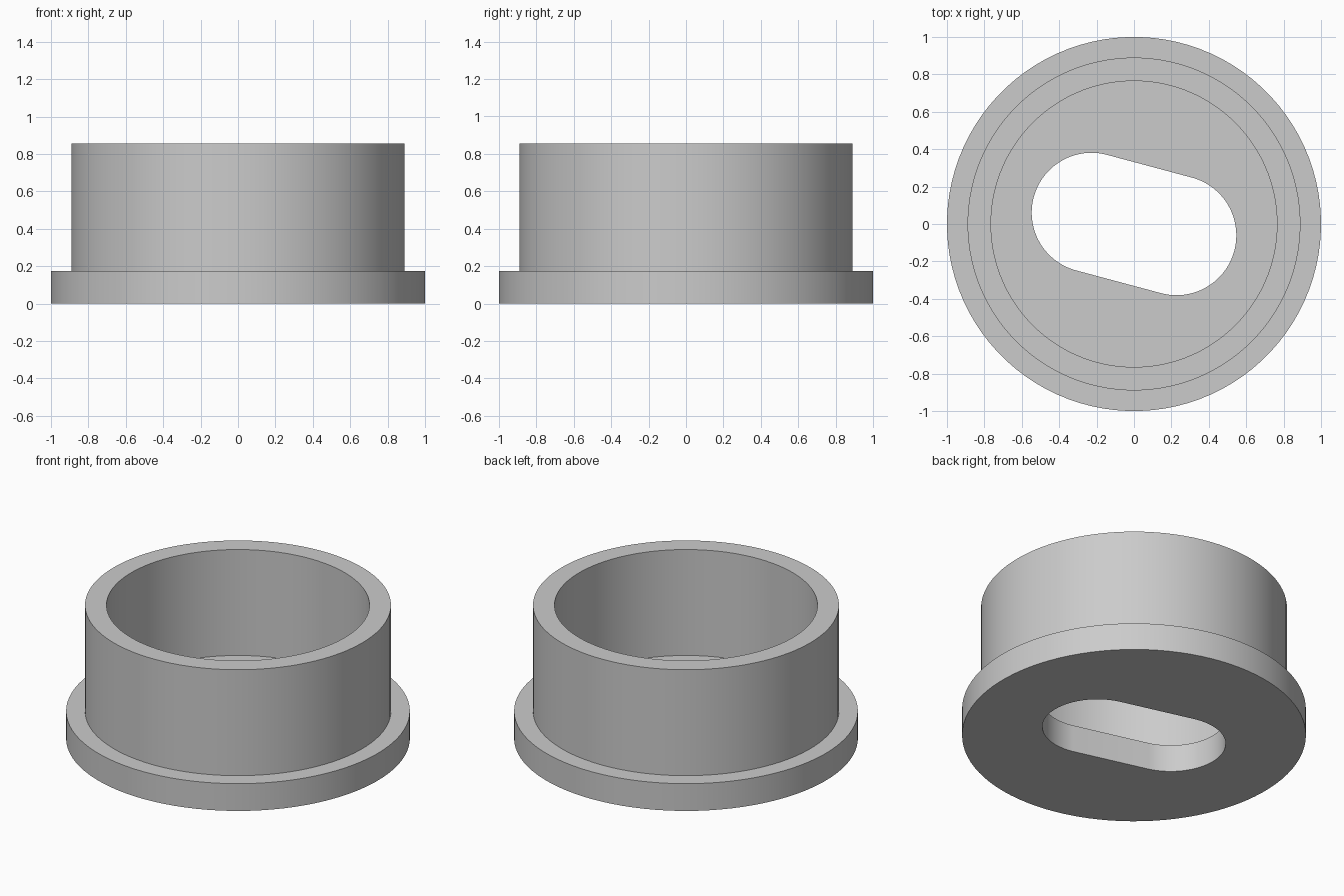
import bpy
import bmesh
from math import cos, sin, pi, radians, copysign

cube = bpy.data.objects.get("Cube")
if cube:
    bpy.data.objects.remove(cube, do_unlink=True)

SIDES = 96
TILT = radians(-15)                  # direction of the slot
FLANGE_R, WALL_R, BORE_R = 1.0, 0.89, 0.765
FLANGE_Z, TOP_Z = 0.175, 0.855
SLOT_R, SLOT_HALF = 0.32, 0.235      # end radius, half distance of end centres


def ring(bm, radius, z, stretch=0.0):
    """Closed loop of points; stretch pulls its halves apart into a slot."""
    verts = []
    for i in range(SIDES):
        a = 2 * pi * (i + 0.5) / SIDES
        x = radius * cos(a) + copysign(stretch, cos(a))
        y = radius * sin(a)
        verts.append(bm.verts.new((x * cos(TILT) - y * sin(TILT),
                                   x * sin(TILT) + y * cos(TILT), z)))
    return verts


# Flanged cup: loops from the flange, over the wall, down the bore and slot
bm = bmesh.new()
loops = [
    ring(bm, FLANGE_R, 0),
    ring(bm, FLANGE_R, FLANGE_Z),
    ring(bm, WALL_R, FLANGE_Z),
    ring(bm, WALL_R, TOP_Z),
    ring(bm, BORE_R, TOP_Z),
    ring(bm, BORE_R, FLANGE_Z),
    ring(bm, SLOT_R, FLANGE_Z, SLOT_HALF),
    ring(bm, SLOT_R, 0, SLOT_HALF),
]
for lower, upper in zip(loops, loops[1:] + loops[:1]):
    for i in range(SIDES):
        j = (i + 1) % SIDES
        bm.faces.new((lower[i], lower[j], upper[j], upper[i]))
bmesh.ops.recalc_face_normals(bm, faces=bm.faces)

mesh = bpy.data.meshes.new("flanged_cup")
bm.to_mesh(mesh)
bm.free()
cup = bpy.data.objects.new("flanged_cup", mesh)
bpy.context.collection.objects.link(cup)

# Plain grey
grey = bpy.data.materials.new("light_grey")
grey.use_nodes = True
colour = (0.6, 0.6, 0.6, 1)
grey.diffuse_color = colour
grey.node_tree.nodes["Principled BSDF"].inputs["Base Color"].default_value = colour
mesh.materials.append(grey)

# Smooth round walls, sharp rims
bpy.ops.object.select_all(action="DESELECT")
cup.select_set(True)
bpy.context.view_layer.objects.active = cup
bpy.ops.object.shade_smooth_by_angle(angle=radians(30))
